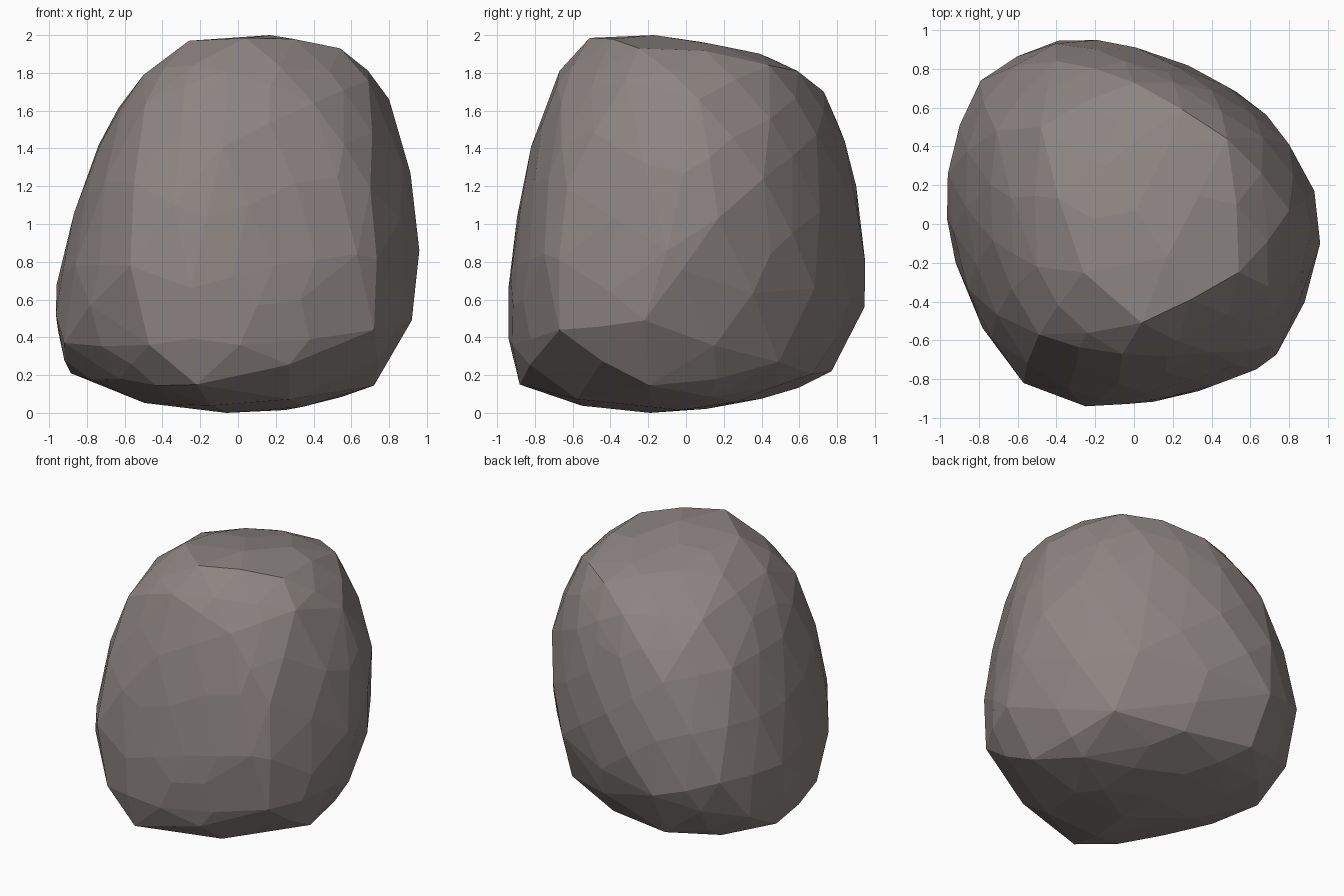
import bpy, bmesh, math

if "Cube" in bpy.data.objects:
    bpy.data.objects.remove(bpy.data.objects["Cube"])

# Key corners of the boulder, from crown to base
corners = [
    # crown
    (-.26, -.25, 1.97), (.04, -.51, 1.985), (.17, -.17, 2), (.54, -.25, 1.93),
    (.48, .44, 1.84), (.25, .59, 1.81), (0, .73, 1.7), (-.15, .3, 1.9),
    # shoulder
    (-.06, -.67, 1.81), (-.49, -.57, 1.64), (-.5, -.22, 1.79), (.4, -.66, 1.64),
    (.69, -.32, 1.76), (.8, .07, 1.66), (-.48, .5, 1.7), (-.73, -.08, 1.42),
    (-.05, .84, 1.44), (-.71, .48, 1.4),
    # upper sides
    (.8, .41, 1.24), (.93, .17, 1.03), (-.4, .84, 1.35), (.7, -.63, 1.19),
    (.4, .69, 1.47), (.01, .91, 1.04), (-.08, -.82, 1.41),
    # widest belt
    (.96, -.1, .86), (.63, -.75, .84), (.19, -.89, .78), (-.25, -.94, .66),
    (-.57, -.82, .78), (-.86, -.33, .78), (-.96, .26, .68), (-.79, .74, .68),
    (-.39, .945, .56), (.53, .68, .66),
    # undercut
    (.92, -.22, .49), (.72, -.67, .44), (.01, -.92, .36), (-.47, -.84, .36),
    (-.92, -.2, .37), (-.88, .52, .37), (-.885, .22, .21), (-.37, .77, .22),
    (.58, .49, .27),
    # base
    (.72, -.19, .145), (-.22, -.88, .15), (-.06, -.19, 0),
    (-.63, -.45, .18), (.55, .13, .085), (-.1, .4, .075),
]


def wrap(points):
    """Faceted skin around a set of points."""
    bm = bmesh.new()
    for p in points:
        bm.verts.new(p)
    bmesh.ops.convex_hull(bm, input=bm.verts[:])
    bmesh.ops.delete(bm, geom=[v for v in bm.verts if not v.link_faces], context='VERTS')
    bmesh.ops.recalc_face_normals(bm, faces=bm.faces[:])
    bm.normal_update()
    return bm


# Coarse skin, with a slight bulge added along its long edges
coarse = wrap(corners)
points = [v.co.copy() for v in coarse.verts]
for e in coarse.edges:
    a, b = e.verts
    length = e.calc_length()
    if length > .45:
        bulge = length * a.normal.angle(b.normal) / 13
        p = (a.co + b.co) / 2 + (a.normal + b.normal).normalized() * bulge
        p.z = min(max(p.z, 0), 2)
        points.append(p)
coarse.free()

# Final stone, with almost coplanar facets merged
bm = wrap(points)
bmesh.ops.dissolve_limit(bm, angle_limit=math.radians(3), verts=bm.verts[:], edges=bm.edges[:])
mesh = bpy.data.meshes.new("boulder")
bm.to_mesh(mesh)
bm.free()
boulder = bpy.data.objects.new("boulder", mesh)
bpy.context.collection.objects.link(boulder)

# Warm grey stone
stone = bpy.data.materials.new("stone")
stone.diffuse_color = (.265, .232, .222, 1)
stone.use_nodes = True
stone.node_tree.nodes["Principled BSDF"].inputs["Base Color"].default_value = stone.diffuse_color
mesh.materials.append(stone)
